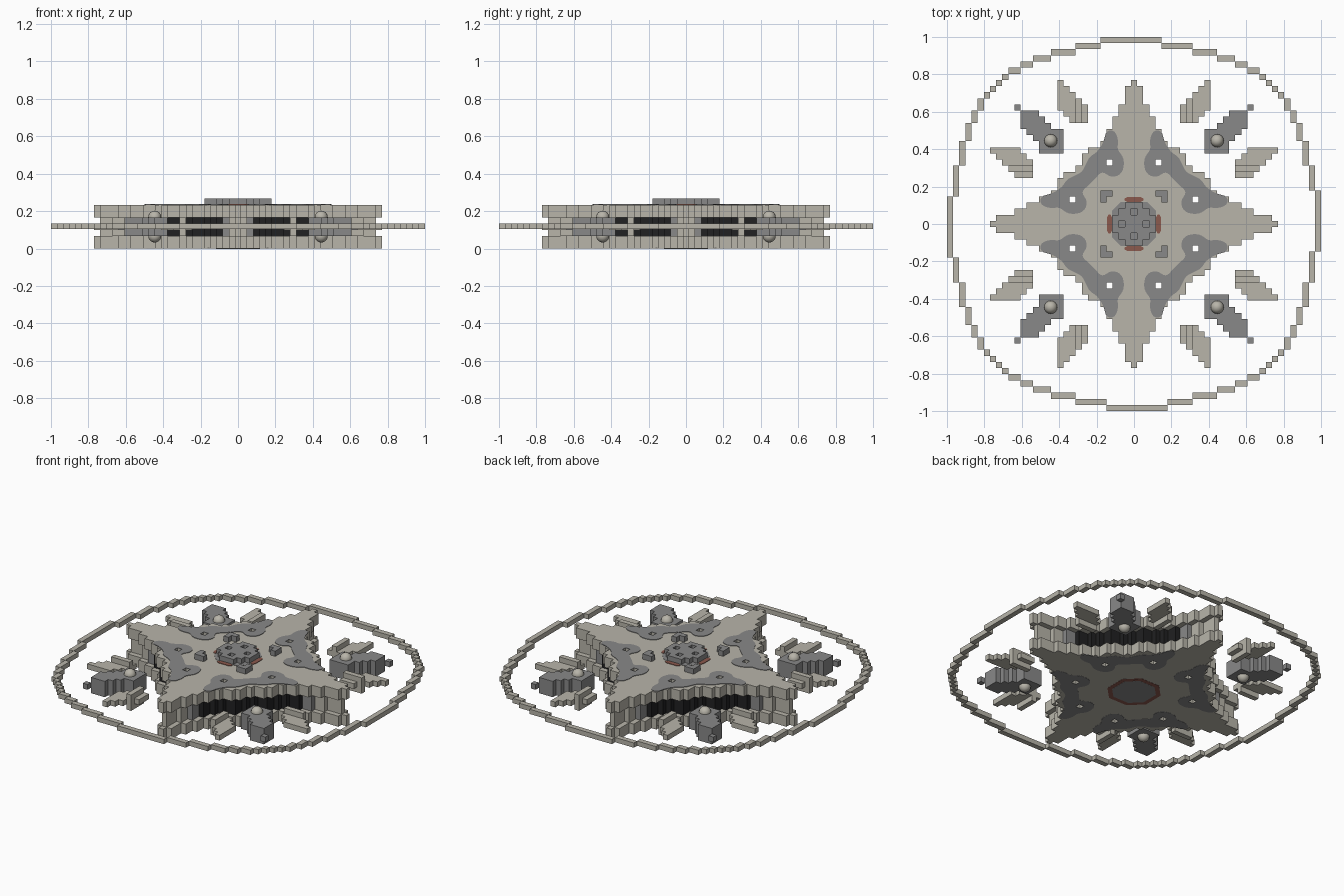
import bpy, bmesh
from mathutils import Vector

if "Cube" in bpy.data.objects:
    bpy.data.objects.remove(bpy.data.objects["Cube"])

U = 2 / 61      # plan cell
H = 0.0334      # layer height


def material(name, r, g, b):
    m = bpy.data.materials.new(name)
    m.use_nodes = True
    m.diffuse_color = (r, g, b, 1)
    m.node_tree.nodes["Principled BSDF"].inputs["Base Color"].default_value = (r, g, b, 1)
    return m


PALE = material("pale_stone", 0.48, 0.46, 0.40)
GREY = material("mid_grey", 0.25, 0.25, 0.25)
BLACK = material("near_black", 0.015, 0.015, 0.016)
RUST = material("rust_red", 0.26, 0.10, 0.075)


def finish(name, bm, mats):
    mesh = bpy.data.meshes.new(name)
    bmesh.ops.remove_doubles(bm, verts=bm.verts, dist=1e-5)
    bmesh.ops.recalc_face_normals(bm, faces=bm.faces)
    bm.to_mesh(mesh)
    bm.free()
    for m in mats:
        mesh.materials.append(m)
    ob = bpy.data.objects.new(name, mesh)
    bpy.context.collection.objects.link(ob)
    return ob


def slab(name, cells, z0, z1, mats, rule=None):
    """Extrude a set of grid cells between two layers, leaving out hidden walls."""
    bm = bmesh.new()
    cells = set(cells)
    lo, hi = z0 * H, z1 * H

    def quad(pts, i, j):
        f = bm.faces.new([bm.verts.new(p) for p in pts])
        f.material_index = rule(i, j) if rule else 0

    for i, j in cells:
        x0, x1 = (i - .5) * U, (i + .5) * U
        y0, y1 = (j - .5) * U, (j + .5) * U
        corners = [(x0, y0), (x1, y0), (x1, y1), (x0, y1)]
        quad([(x, y, hi) for x, y in corners], i, j)
        quad([(x, y, lo) for x, y in reversed(corners)], i, j)
        for k, (di, dj) in enumerate([(0, -1), (1, 0), (0, 1), (-1, 0)]):
            if (i + di, j + dj) not in cells:
                a, b = corners[k], corners[(k + 1) % 4]
                quad([(*a, lo), (*b, lo), (*b, hi), (*a, hi)], i, j)
    return finish(name, bm, mats)


def mirrored(cells):
    return {(sx * i, sy * j) for i, j in cells for sx in (1, -1) for sy in (1, -1)}


def swapped(cells):
    return mirrored(set(cells) | {(j, i) for i, j in cells})


# Four-pointed star: half width of each point by distance from the centre
WIDTH = dict(zip(range(10, 24), [8, 8, 7, 5, 4, 4, 3, 3, 2, 2, 1, 1, 1, 0]))


def in_star(i, j):
    a, b = sorted((abs(i), abs(j)))
    return a <= WIDTH.get(b, 9 if b < 10 else -1)


span = range(-23, 24)
star = {(i, j) for i in span for j in span if in_star(i, j)}
core = {(i, j) for i, j in star
        if all(in_star(i + a, j + b) for a, b in ((1, 0), (-1, 0), (0, 1), (0, -1)))}
shafts = swapped({(4, 10)})


def core_colour(i, j):
    m = min(abs(i), abs(j))
    return 0 if m < 2 else 1 if m < 3 else 2


slab("lower_star_plate", star - shafts, 0, 2, [PALE])
slab("upper_star_plate", star - shafts, 5, 7, [PALE])
slab("recessed_star_core", core - shafts, 2, 5, [PALE, GREY, BLACK], core_colour)


# Rounded grey patches around the shafts, top and bottom
HALF = [(.10, .50), (.082, .44), (.092, .40), (.05, .35), (.06, .27),
        (.12, .245), (.17, .285), (.21, .24)]
OUTER = [(.29, .27), (.27, .29), (.24, .36), (.20, .38), (.16, .44), (.15, .50)]
OUTLINE = HALF + [(y, x) for x, y in reversed(HALF)]
OUTLINE += [(y, x) for x, y in reversed(OUTER[2:])] + OUTER


def patch(name, sx, sy, z):
    cu = bpy.data.curves.new(name, 'CURVE')
    cu.dimensions = '2D'
    cu.fill_mode = 'BOTH'
    cu.extrude = .002
    cu.resolution_u = 4

    def loop(kind, pts):
        s = cu.splines.new(kind)
        s.points.add(len(pts) - 1)
        for p, (x, y) in zip(s.points, pts):
            p.co = (sx * x, sy * y, 0, 1)
        s.use_cyclic_u = True
        if kind == 'NURBS':
            s.order_u = 3

    loop('NURBS', OUTLINE)
    for ci, cj in ((4, 10), (10, 4)):
        loop('POLY', [((ci + a) * U, (cj + b) * U)
                      for a, b in ((-.5, -.5), (.5, -.5), (.5, .5), (-.5, .5))])
    tmp = bpy.data.objects.new(name + "_curve", cu)
    bpy.context.collection.objects.link(tmp)
    deps = bpy.context.evaluated_depsgraph_get()
    mesh = bpy.data.meshes.new_from_object(tmp.evaluated_get(deps))
    bpy.data.objects.remove(tmp)
    bm = bmesh.new()
    bm.from_mesh(mesh)
    bpy.data.meshes.remove(mesh)
    for f in bm.faces:
        f.material_index = 0
        f.smooth = False
    finish(name, bm, [GREY]).location.z = z


for sx in (1, -1):
    for sy in (1, -1):
        side = ("left" if sx > 0 else "right") + ("_back" if sy > 0 else "_front")
        patch("top_patch_" + side, sx, sy, 7 * H + .001)
        patch("bottom_patch_" + side, sx, sy, .001)


# Leaves beside each diagonal, each with a taller spine
leaf = {(i, j) for j in range(17, 24) for i in range(max(8, j - 11), min(12, j - 7) + 1)}
slab("leaves", swapped(leaf), 3, 4, [PALE])
spine = swapped({c for c in leaf if c[0] == 9})
slab("leaf_spines_upper", spine, 4, 5, [PALE])
slab("leaf_spines_lower", spine, 2, 3, [PALE])

# Grey diagonal pods with tip cubes and domes
pod = {(i, j) for i in range(12, 19) for j in range(12, 19)
       if max(i, j) <= 15 or (abs(i - j) <= 2 and min(i, j) >= 13 and i + j <= 36)}
slab("diagonal_pods", mirrored(pod), 2, 5, [GREY])
slab("pod_tips", mirrored({(19, 19)}), 3, 4, [GREY])
for sx in (1, -1):
    for sy in (1, -1):
        bm = bmesh.new()
        for z in (2 * H, 5 * H):
            s = bmesh.ops.create_uvsphere(bm, u_segments=16, v_segments=8, radius=.035)
            bmesh.ops.translate(bm, verts=s["verts"], vec=Vector((sx * .445, sy * .445, z)))
        for f in bm.faces:
            f.smooth = True
        finish("pod_domes", bm, [PALE])

# Stepped outer ring: a run of rows and columns repeated every quarter turn
bm = bmesh.new()
runs = [(10, 1), (5, 1), (4, 1), (3, 1), (2, 1), (2, 1)] + [(1, 1)] * 4
runs += [(1, 2), (1, 2), (1, 3), (1, 4), (1, 4)]
x, y = -5.5, 30.5
for w, d in runs:
    for turn in range(4):
        pts = [(x, y - d), (x + w, y - d), (x + w, y), (x, y)]
        for _ in range(turn):
            pts = [(b, -a) for a, b in pts]
        low = [bm.verts.new((a * U, b * U, .104)) for a, b in pts]
        top = [bm.verts.new((a * U, b * U, .134)) for a, b in pts]
        bm.faces.new(low[::-1])
        bm.faces.new(top)
        for k in range(4):
            n = (k + 1) % 4
            bm.faces.new((low[k], low[n], top[n], top[k]))
    x, y = x + w, y - d
mesh = bpy.data.meshes.new("outer_ring")
bm.to_mesh(mesh)
bm.free()
mesh.materials.append(PALE)
bpy.context.collection.objects.link(bpy.data.objects.new("outer_ring", mesh))

# Central block cluster and corner brackets on top
disc = {(i, j) for i in range(-3, 4) for j in range(-3, 4) if i * i + j * j <= 10}
slab("centre_blocks", disc - mirrored({(0, 2), (2, 0)}), 7, 8, [GREY])
slab("corner_brackets", mirrored({(5, 5), (4, 5), (5, 4)}), 7, 8, [GREY])


def plate(name, pts, z, mat):
    bm = bmesh.new()
    f = bm.faces.new([bm.verts.new((x, y, z - .002)) for x, y in pts])
    ext = bmesh.ops.extrude_face_region(bm, geom=[f])
    bmesh.ops.translate(bm, verts=[v for v in ext["geom"] if isinstance(v, bmesh.types.BMVert)],
                        vec=Vector((0, 0, .004)))
    finish(name, bm, [mat])


def octagon(r, c):
    return [(c, -r), (r, -c), (r, c), (c, r), (-c, r), (-r, c), (-r, -c), (-c, -r)]


plate("top_centre_disc", octagon(.118, .07), 7 * H, GREY)
plate("bottom_centre_disc", octagon(.118, .055), -.0005 + .001, GREY)
outer, inner = octagon(.145, .065), octagon(.118, .055)
for k in range(8):
    n = (k + 1) % 8
    strip = [outer[k], outer[n], inner[n], inner[k]]
    plate("bottom_rust_ring", strip, .001, RUST)
a, b, c, d = .05, .035, .145, .118
for turn in range(4):
    pts = [(-b, d), (b, d), (a, d + .008), (a, c - .008), (b, c), (-b, c), (-a, c - .008), (-a, d + .008)]
    for _ in range(turn):
        pts = [(q, -p) for p, q in pts]
    plate("top_rust_bar", pts, 7 * H + .001, RUST)
